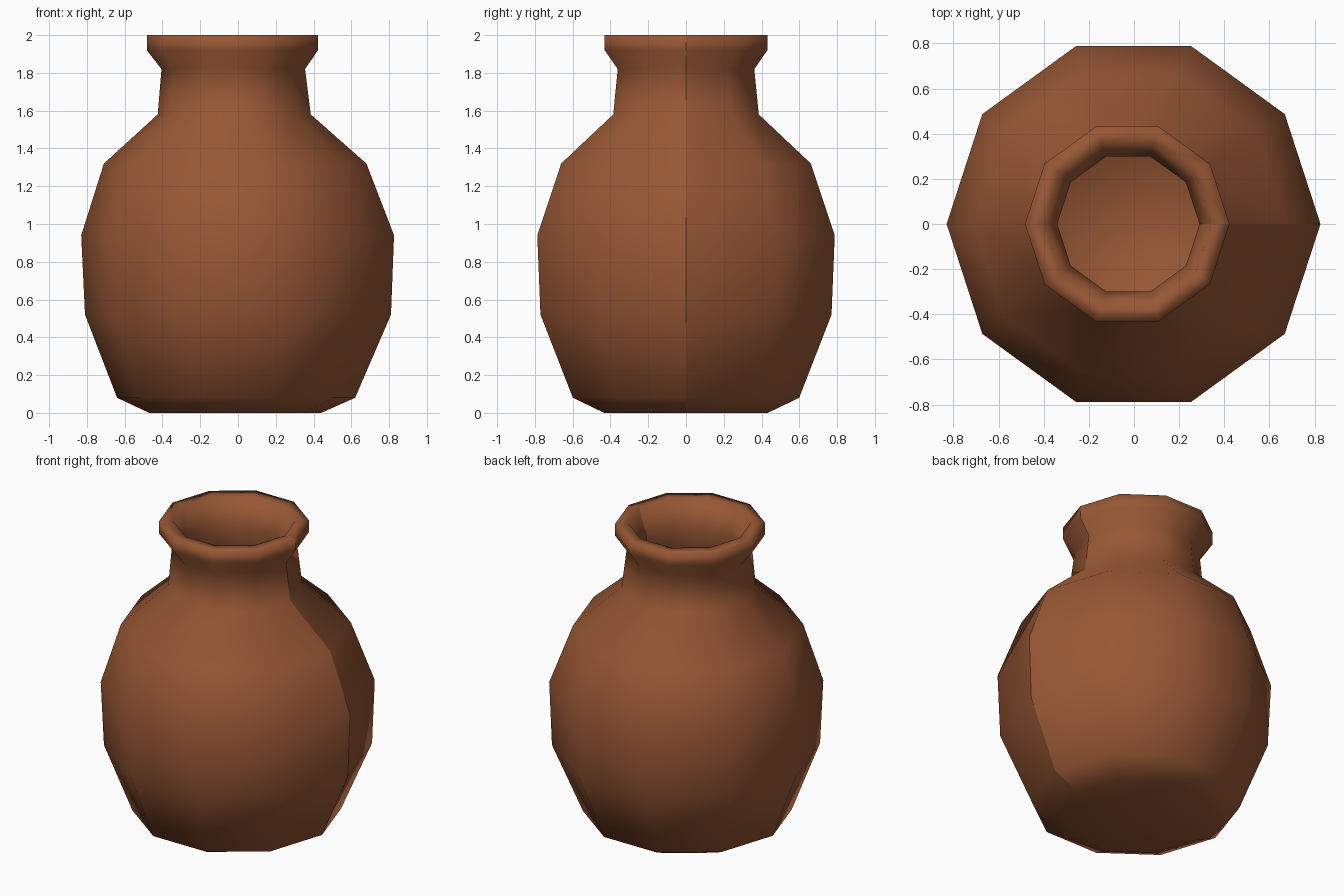
import bpy, bmesh, math

cube = bpy.data.objects.get("Cube")
if cube:
    bpy.data.objects.remove(cube, do_unlink=True)

SIDES = 10

# Fired clay
clay = bpy.data.materials.new("terracotta")
clay.use_nodes = True
colour = (0.31, 0.095, 0.035, 1)
clay.diffuse_color = colour
bsdf = clay.node_tree.nodes["Principled BSDF"]
bsdf.inputs["Base Color"].default_value = colour
bsdf.inputs["Roughness"].default_value = 0.8

# Profile rings: radius, height, sideways drift of the hand-thrown wall
outside = [(0.455, 0, -0.015), (0.63, 0.08, -0.01), (0.81, 0.52, 0),
           (0.828, 0.94, -0.002), (0.695, 1.32, -0.015), (0.405, 1.58, -0.02),
           (0.38, 1.82, -0.025), (0.453, 1.92, -0.03), (0.453, 2.0, -0.03)]
inside = [(0.37, 2.0, -0.027), (0.315, 1.82, -0.025), (0.34, 1.58, -0.02),
          (0.62, 1.3, -0.015), (0.76, 0.94, 0), (0.74, 0.52, 0), (0.5, 0.1, -0.01)]

bm = bmesh.new()


def ring(radius, z, drift):
    angles = [math.tau * i / SIDES for i in range(SIDES)]
    return [bm.verts.new((drift + radius * math.cos(a), radius * math.sin(a), z))
            for a in angles]


# Walls, rim and hollow in one continuous lathe
rings = [ring(*r) for r in outside + inside]
for low, high in zip(rings, rings[1:]):
    for i in range(SIDES):
        j = (i + 1) % SIDES
        bm.faces.new((low[i], low[j], high[j], high[i]))

# Underside and inner floor
bm.faces.new(rings[0][::-1])
bm.faces.new(rings[-1])

for face in bm.faces:
    face.smooth = True

# Seam down one side of the wall
for low, high in zip(rings, rings[1:]):
    bm.edges.get((low[0], high[0])).smooth = False

mesh = bpy.data.meshes.new("clay_pot")
bm.to_mesh(mesh)
bm.free()
mesh.materials.append(clay)
pot = bpy.data.objects.new("clay_pot", mesh)
bpy.context.collection.objects.link(pot)
